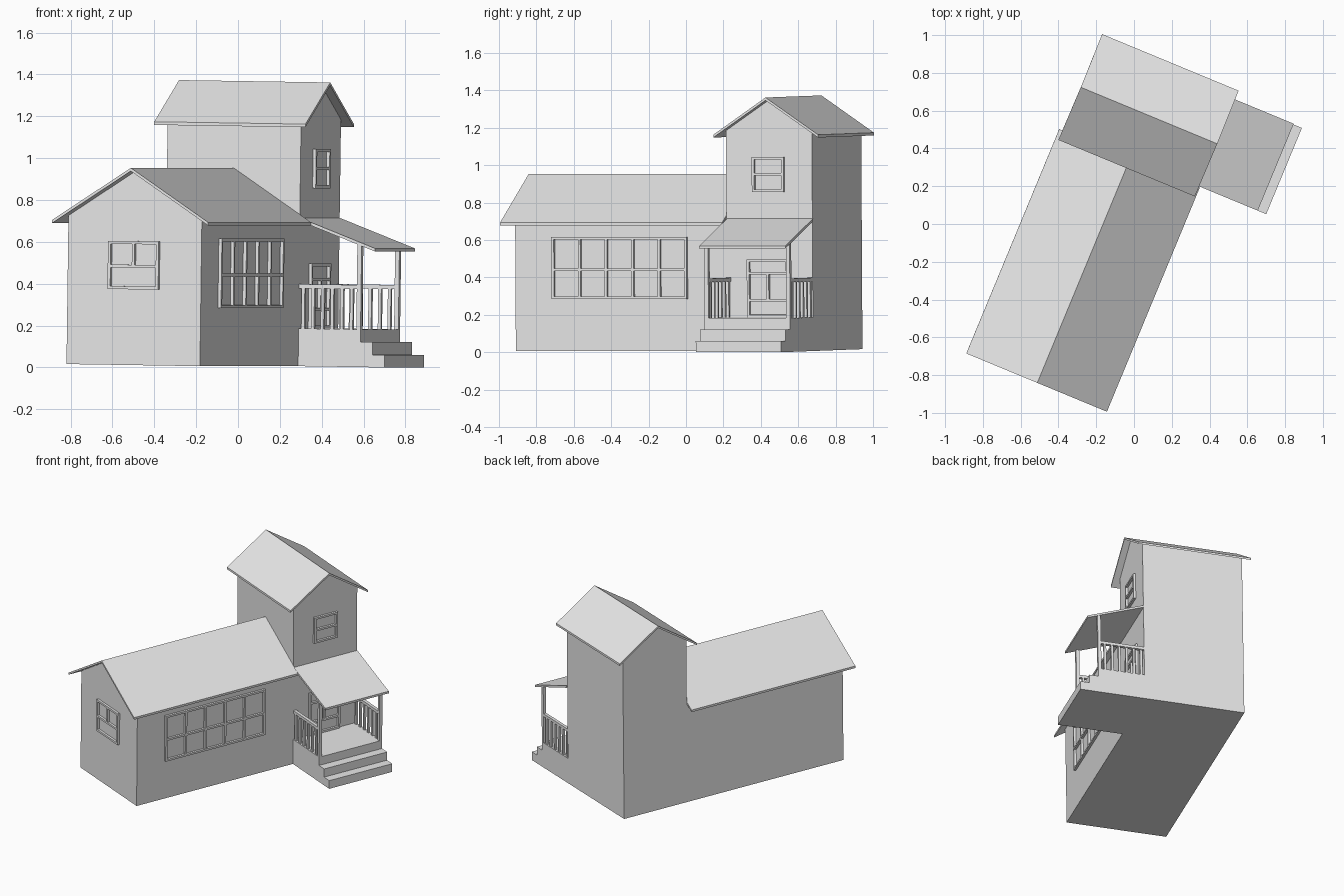
import bpy
import math
from mathutils import Matrix, Vector

if "Cube" in bpy.data.objects:
    bpy.data.objects.remove(bpy.data.objects["Cube"])

paint = bpy.data.materials.new("light grey")
paint.diffuse_color = (0.8, 0.8, 0.8, 1)
paint.use_nodes = True
paint.node_tree.nodes["Principled BSDF"].inputs["Base Color"].default_value = paint.diffuse_color

# the whole house is turned in plan and leans very slightly
TILT = 0.0145
PLACE = (Matrix.Translation((0, 0, TILT * 0.626))
         @ Matrix.Rotation(math.radians(-22.5), 4, 'Z')
         @ Matrix.Rotation(TILT, 4, 'Y'))


def make(name, verts, faces):
    me = bpy.data.meshes.new(name)
    me.from_pydata([PLACE @ Vector(v) for v in verts], [], faces)
    me.materials.append(paint)
    ob = bpy.data.objects.new(name, me)
    bpy.context.collection.objects.link(ob)
    # consistent outward normals
    import bmesh
    bm = bmesh.new()
    bm.from_mesh(me)
    bmesh.ops.recalc_face_normals(bm, faces=bm.faces)
    bm.to_mesh(me)
    bm.free()
    return ob


def prism(name, profile, axis, a, b):
    """Extrude a (horizontal, z) profile along x or y from a to b."""
    n = len(profile)
    verts = [(p, t, z) if axis == 'y' else (t, p, z)
             for t in (a, b) for p, z in profile]
    faces = [tuple(range(n)), tuple(range(2 * n - 1, n - 1, -1))]
    faces += [(i, (i + 1) % n, n + (i + 1) % n, n + i) for i in range(n)]
    return make(name, verts, faces)


def box(name, x0, x1, y0, y1, z0, z1):
    return prism(name, [(x0, z0), (x1, z0), (x1, z1), (x0, z1)], 'y', y0, y1)


def gabled(name, axis, lo, hi, w0, w1, r0, r1, half, ridge, eave, t=0.015):
    """Pentagon walls plus a thin chevron roof."""
    mid = (lo + hi) / 2
    drop = (ridge - eave) / half * (hi - lo) / 2
    zt = ridge - t
    prism(name + "_walls", [(lo, 0), (hi, 0), (hi, zt - drop), (mid, zt), (lo, zt - drop)],
          axis, w0, w1)
    prism(name + "_roof", [(mid - half, eave), (mid, ridge), (mid + half, eave),
                           (mid + half, eave - t), (mid, zt), (mid - half, eave - t)],
          axis, r0, r1)


X0, X1 = -0.51, 0.18          # wall sides
Y0, Y1, Y2 = -0.91, 0.312, 0.81  # wing front, tower front, tower back

gabled("wing", 'y', X0, X1, Y0, Y1, -0.973, Y1, 0.403, 0.942, 0.688)
gabled("tower", 'x', Y1, Y2, X0, X1, -0.557, 0.225, 0.303, 1.356, 1.157)

# window and door frames: bars standing proud of the wall
D, B = 0.016, 0.014


def bar(name, wall, a0, a1, z0, z1):
    if wall == 'front':
        box(name, a0, a1, Y0 - D, Y0 + 0.002, z0, z1)
    else:
        box(name, X1 - 0.002, X1 + D, a0, a1, z0, z1)


def frame(name, wall, a0, a1, z0, z1):
    bar(name + "_bottom", wall, a0, a1, z0, z0 + B)
    bar(name + "_top", wall, a0, a1, z1 - B, z1)
    bar(name + "_side_a", wall, a0, a0 + B, z0 + B, z1 - B)
    bar(name + "_side_b", wall, a1 - B, a1, z0 + B, z1 - B)


def crossbar(name, wall, a0, a1, z):
    bar(name, wall, a0 + B, a1 - B, z - B / 2, z + B / 2)


def upright(name, wall, a, z0, z1):
    bar(name, wall, a - B / 2, a + B / 2, z0, z1)


# front window: two panes over one
frame("front_window", 'front', -0.297, -0.035, 0.362, 0.592)
crossbar("front_window_crossbar", 'front', -0.297, -0.035, 0.472)
upright("front_window_upright", 'front', -0.166, 0.479, 0.578)

# long side window: five by two panes
frame("side_window", 'right', -0.695, 0.087, 0.277, 0.61)
crossbar("side_window_crossbar", 'right', -0.695, 0.087, 0.435)
for i in range(1, 5):
    a = -0.688 + i * 0.768 / 5
    upright("side_window_upright", 'right', a, 0.291, 0.428)
    upright("side_window_upright", 'right', a, 0.442, 0.596)

# tower window
frame("tower_window", 'right', 0.467, 0.651, 0.85, 1.038)
crossbar("tower_window_crossbar", 'right', 0.467, 0.651, 0.945)

# porch door
frame("door", 'right', 0.435, 0.675, 0.18, 0.49)
crossbar("door_upper_rail", 'right', 0.435, 0.675, 0.415)
crossbar("door_lower_rail", 'right', 0.435, 0.675, 0.272)
upright("door_upright", 'right', 0.555, 0.279, 0.408)

# porch floor and steps, as one stepped profile
prism("porch_steps", [(X1, 0), (0.626, 0), (0.626, 0.06), (0.563, 0.06), (0.563, 0.12),
                      (0.5, 0.12), (0.5, 0.18), (X1, 0.18)], 'y', Y1 + 0.004, Y2)

# lean-to porch roof
prism("porch_roof", [(X1, 0.708), (0.57, 0.568), (0.57, 0.553), (X1, 0.693)],
      'y', Y1 + 0.004, Y2 + 0.004)

# posts and side railings
P = 0.022
for side, y in (("near", Y1 + 0.004), ("far", Y2 - P)):
    prism(side + "_post", [(0.478, 0.18), (0.5, 0.18), (0.5, 0.58), (0.478, 0.588)],
          'y', y, y + P)
    box(side + "_handrail", X1, 0.478, y, y + P, 0.372, 0.392)
    for i in range(6):
        x = X1 + 0.012 + i * 0.05
        box(side + "_baluster", x, x + 0.016, y + 0.003, y + 0.019, 0.18, 0.372)
